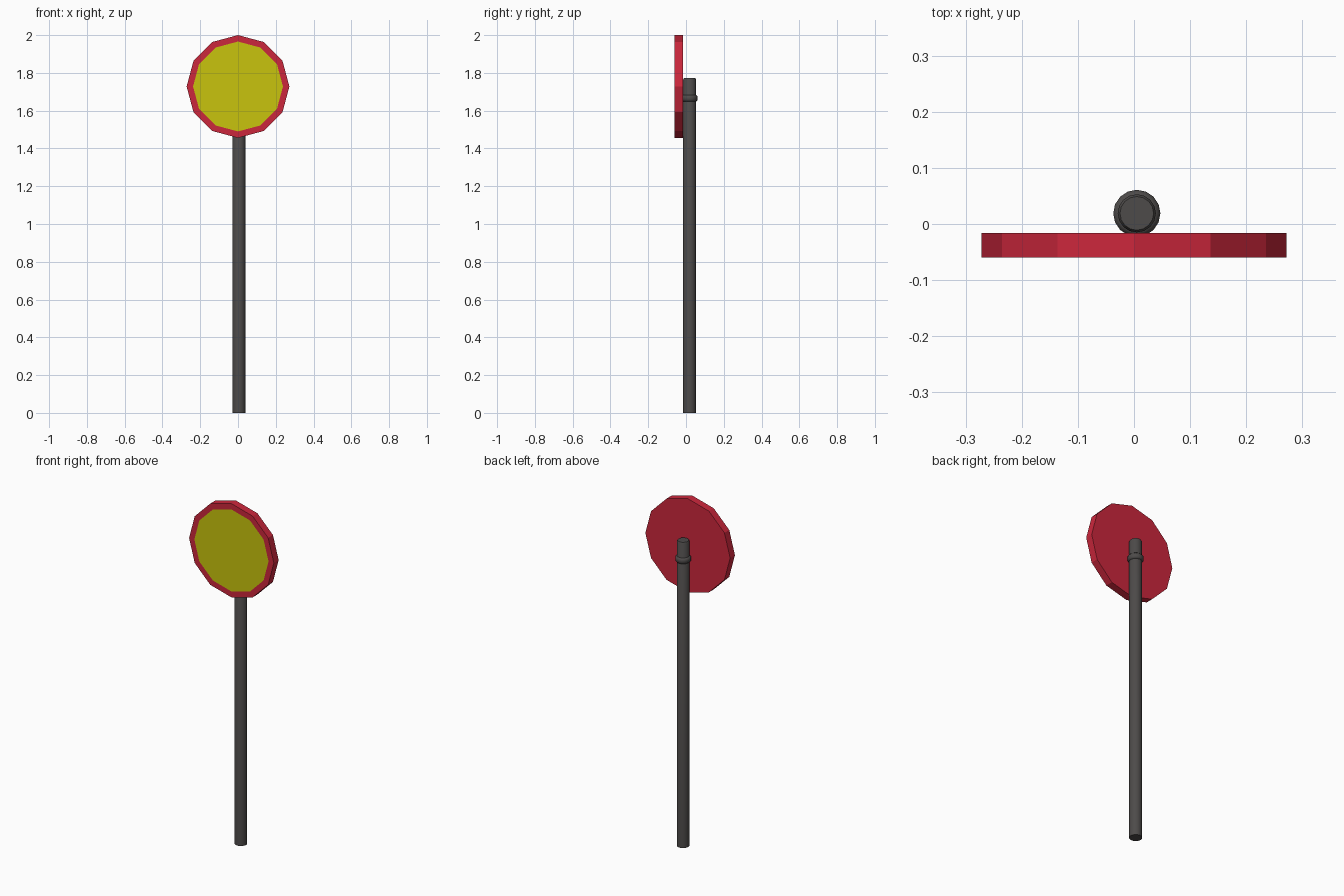
import bpy, bmesh
from math import sin, cos, pi

if "Cube" in bpy.data.objects:
    bpy.data.objects.remove(bpy.data.objects["Cube"])


def make_material(name, color):
    m = bpy.data.materials.new(name)
    m.diffuse_color = (*color, 1)
    m.use_nodes = True
    m.node_tree.nodes["Principled BSDF"].inputs["Base Color"].default_value = m.diffuse_color
    return m


def finish(bm, name, mats):
    bmesh.ops.recalc_face_normals(bm, faces=bm.faces)
    me = bpy.data.meshes.new(name)
    bm.to_mesh(me)
    bm.free()
    for m in mats:
        me.materials.append(m)
    ob = bpy.data.objects.new(name, me)
    bpy.context.collection.objects.link(ob)
    return ob


def lathe(name, profile, center, mat, sides=16):
    """Closed solid turned around z from (radius, height) points."""
    bm = bmesh.new()
    rings = [[bm.verts.new((center[0] + r * cos(2 * pi * i / sides),
                            center[1] + r * sin(2 * pi * i / sides), z))
              for i in range(sides)] for r, z in profile]
    for a, b in zip(rings, rings[1:]):
        for i in range(sides):
            j = (i + 1) % sides
            bm.faces.new((a[i], a[j], b[j], b[i]))
    bm.faces.new(rings[0])
    bm.faces.new(rings[-1])
    ob = finish(bm, name, [mat])
    bpy.ops.object.select_all(action='DESELECT')
    ob.select_set(True)
    bpy.context.view_layer.objects.active = ob
    bpy.ops.object.shade_smooth_by_angle(angle=0.9)
    return ob


red = make_material("red", (0.60, 0.02, 0.045))
yellow = make_material("yellow", (0.58, 0.55, 0.004))
dark = make_material("dark_grey", (0.075, 0.07, 0.068))

# Twelve-sided sign plate with a flush yellow face inside a red rim
bm = bmesh.new()
R, Z, FRONT, BACK = 0.272, 1.728, -0.06, -0.016


def dodecagon(r, y):
    return [bm.verts.new((r * sin(pi * i / 6), y, Z + r * cos(pi * i / 6)))
            for i in range(12)]


loops = [dodecagon(R, BACK), dodecagon(R, FRONT), dodecagon(0.238, FRONT)]
bm.faces.new(loops[0])
for a, b in zip(loops, loops[1:]):
    for i in range(12):
        j = (i + 1) % 12
        bm.faces.new((a[i], a[j], b[j], b[i]))
bm.faces.new(loops[2]).material_index = 1
finish(bm, "sign_plate", [red, yellow])

# Post with a softened top edge
axis = (0.005, 0.019)
lathe("post", [(0.034, 0), (0.034, 1.765), (0.030, 1.772)], axis, dark)

# Collar around the post behind the plate
lathe("post_collar", [(0.034, 1.648), (0.042, 1.656), (0.042, 1.675),
                      (0.034, 1.683)], axis, dark)
